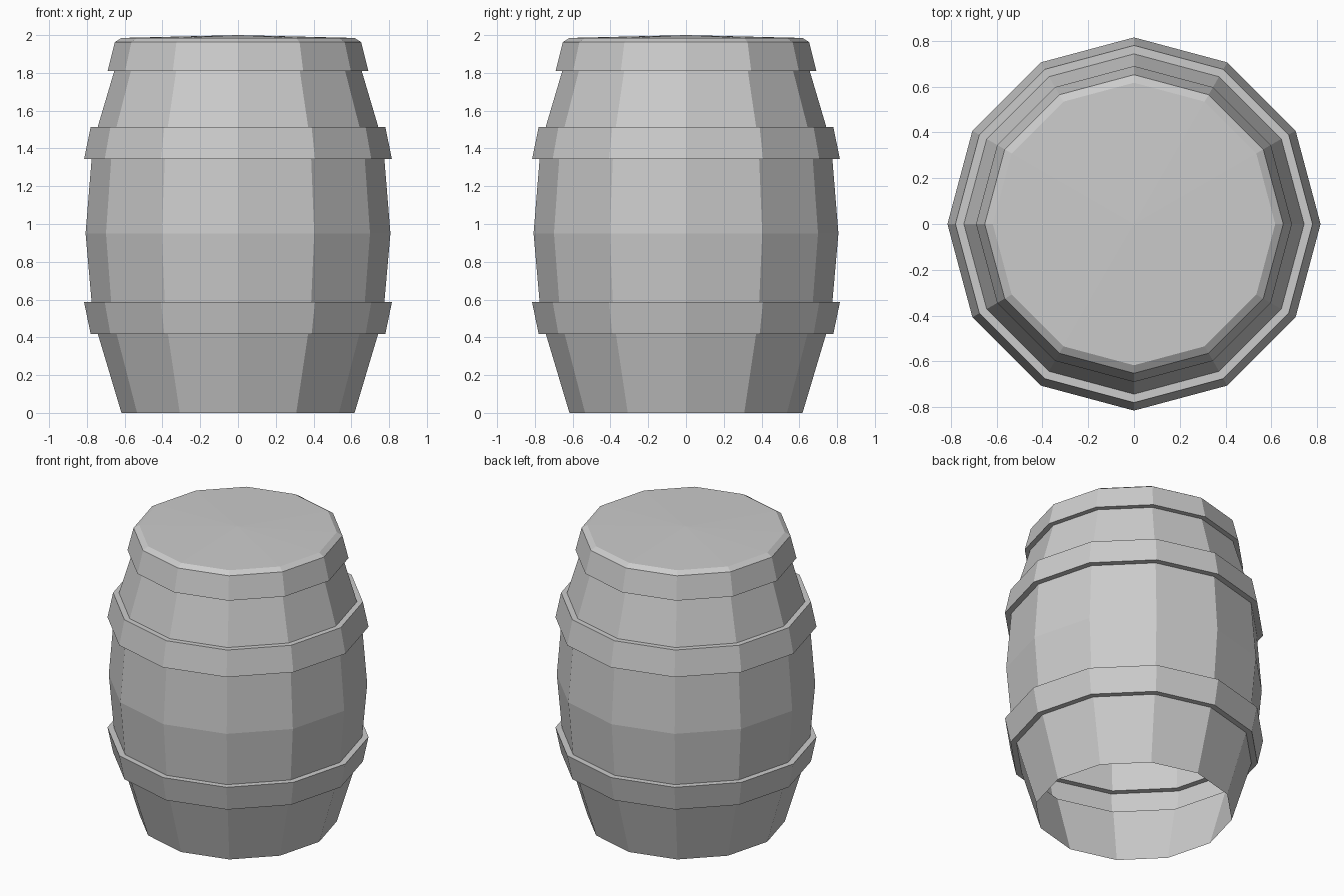
import bpy, bmesh
from math import cos, sin, pi

if "Cube" in bpy.data.objects:
    bpy.data.objects.remove(bpy.data.objects["Cube"])

SIDES = 12

# Barrel outline (radius, height), stepping out at each hoop; the base is open
PROFILE = [
    (0.617, 0.0), (0.742, 0.418),                      # lower staves
    (0.78, 0.418), (0.815, 0.587), (0.775, 0.587),     # lower hoop
    (0.807, 0.95), (0.775, 1.343),                     # belly staves
    (0.815, 1.343), (0.78, 1.513), (0.743, 1.513),     # upper hoop
    (0.655, 1.81),                                     # upper staves
    (0.69, 1.81), (0.652, 1.963), (0.617, 1.985),      # top rim and chamfer
]

bm = bmesh.new()
rings = [[bm.verts.new((r * cos(2 * pi * i / SIDES), r * sin(2 * pi * i / SIDES), z))
          for i in range(SIDES)] for r, z in PROFILE]

# Walls between successive rings
for low, high in zip(rings, rings[1:]):
    for i in range(SIDES):
        j = (i + 1) % SIDES
        bm.faces.new((low[i], low[j], high[j], high[i]))

# Very slightly domed lid
centre = bm.verts.new((0, 0, 2.0))
for i in range(SIDES):
    bm.faces.new((rings[-1][i], rings[-1][(i + 1) % SIDES], centre))

mesh = bpy.data.meshes.new("barrel")
bm.to_mesh(mesh)
bm.free()
bpy.context.collection.objects.link(bpy.data.objects.new("barrel", mesh))
